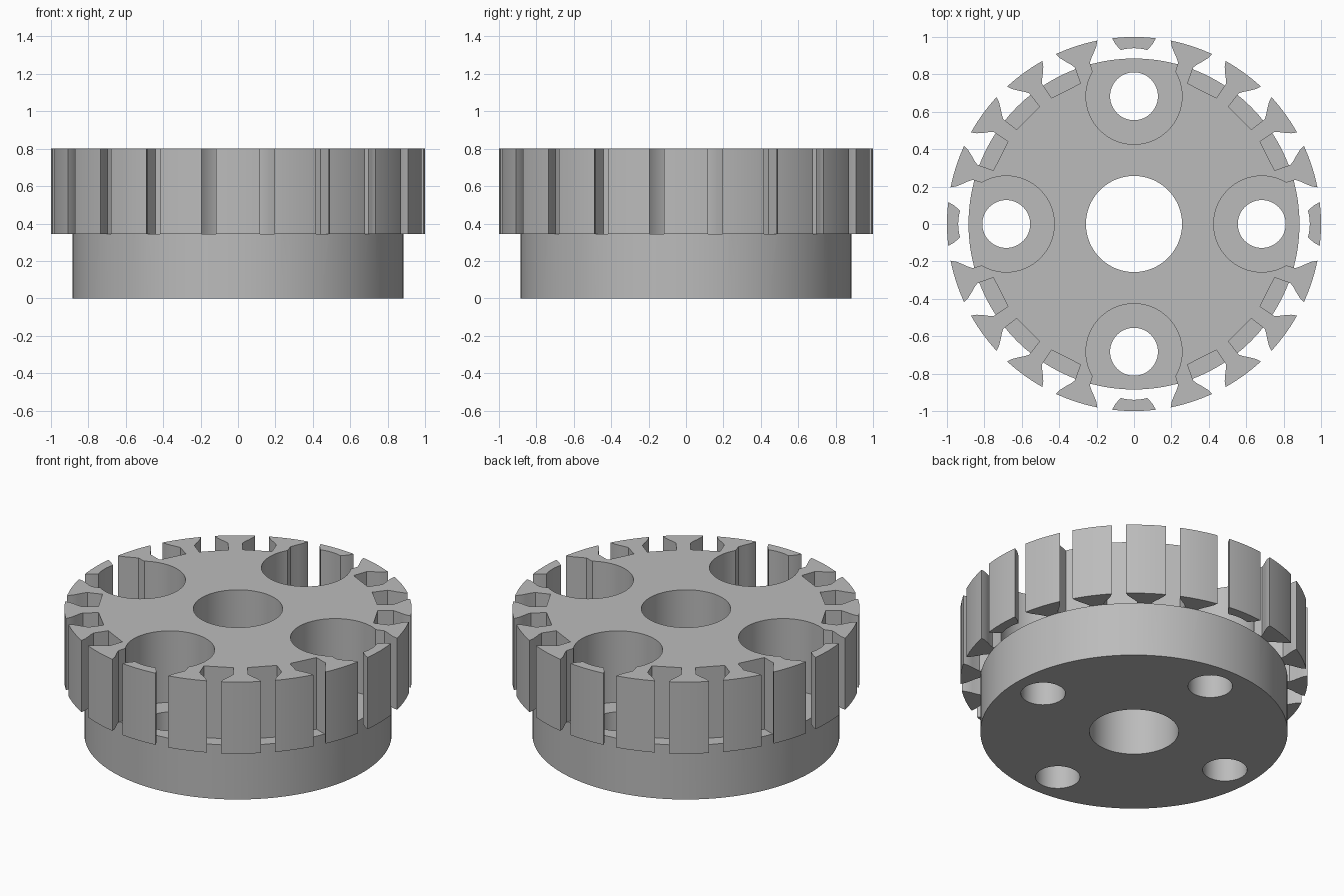
import bpy, bmesh, math

if "Cube" in bpy.data.objects:
    bpy.data.objects.remove(bpy.data.objects["Cube"])

STEP, TOP = 0.345, 0.80          # height of the lower hub and of the whole part
TEETH = 20
BOLT_RADIUS = 0.683              # bolt circle

steel = bpy.data.materials.new("grey_steel")
steel.diffuse_color = (0.50, 0.50, 0.50, 1)
steel.use_nodes = True
steel.node_tree.nodes["Principled BSDF"].inputs["Base Color"].default_value = steel.diffuse_color


def add_prism(bm, outline, z0, z1):
    """Extrude a counter-clockwise outline from z0 to z1."""
    low = [bm.verts.new((x, y, z0)) for x, y in outline]
    high = [bm.verts.new((x, y, z1)) for x, y in outline]
    bm.faces.new(low[::-1])
    bm.faces.new(high)
    n = len(outline)
    for i in range(n):
        j = (i + 1) % n
        bm.faces.new((low[i], low[j], high[j], high[i]))


def circle(radius, cx=0, cy=0, sides=64):
    return [(cx + radius * math.cos(2 * math.pi * i / sides),
             cy + radius * math.sin(2 * math.pi * i / sides)) for i in range(sides)]


def turned(points, angle):
    c, s = math.cos(angle), math.sin(angle)
    return [(x * c - y * s, x * s + y * c) for x, y in points]


def make(name, prisms):
    bm = bmesh.new()
    for outline, z0, z1 in prisms:
        add_prism(bm, outline, z0, z1)
    mesh = bpy.data.meshes.new(name)
    bm.to_mesh(mesh)
    bm.free()
    mesh.materials.append(steel)
    obj = bpy.data.objects.new(name, mesh)
    bpy.context.collection.objects.link(obj)
    return obj


def combine(target, tool, operation):
    """Apply a boolean and remove the tool."""
    bpy.context.view_layer.objects.active = target
    mod = target.modifiers.new("cut", 'BOOLEAN')
    mod.operation, mod.solver, mod.object = operation, 'EXACT', tool
    bpy.ops.object.modifier_apply(modifier=mod.name)
    bpy.data.objects.remove(tool)


quarter = [i * math.pi / 2 for i in range(4)]
bolts = [(BOLT_RADIUS * math.cos(a), BOLT_RADIUS * math.sin(a)) for a in quarter]

# Flared slot: narrow mouth at the rim, wide towards a flat floor
half = [(0.80, 0.086), (0.89, 0.098), (0.915, 0.085), (0.94, 0.068),
        (0.97, 0.050), (1.0, 0.040), (1.05, 0.040)]
slot = [(x, -y) for x, y in half] + half[::-1]

# Toothed upper disc with slots and counterbore pockets
rotor = make("toothed_rotor", [(circle(1.0, sides=120), STEP, TOP)])
step = 2 * math.pi / TEETH
combine(rotor, make("slot_cutter", [(turned(slot, (i + 0.5) * step), STEP - 0.1, TOP + 0.1)
                                    for i in range(TEETH)]), 'DIFFERENCE')
combine(rotor, make("pocket_cutter", [(circle(0.257, x, y), STEP - 0.1, TOP + 0.1)
                                      for x, y in bolts]), 'DIFFERENCE')

# Lower hub, then the central bore and bolt holes through everything
combine(rotor, make("lower_hub", [(circle(0.885, sides=96), 0, STEP)]), 'UNION')
combine(rotor, make("hole_cutter", [(circle(0.257), -0.1, TOP + 0.1)] +
                    [(circle(0.128, x, y, 48), -0.1, TOP + 0.1) for x, y in bolts]), 'DIFFERENCE')

rotor.select_set(True)
bpy.context.view_layer.objects.active = rotor
bpy.ops.object.shade_smooth_by_angle(angle=math.radians(20))
